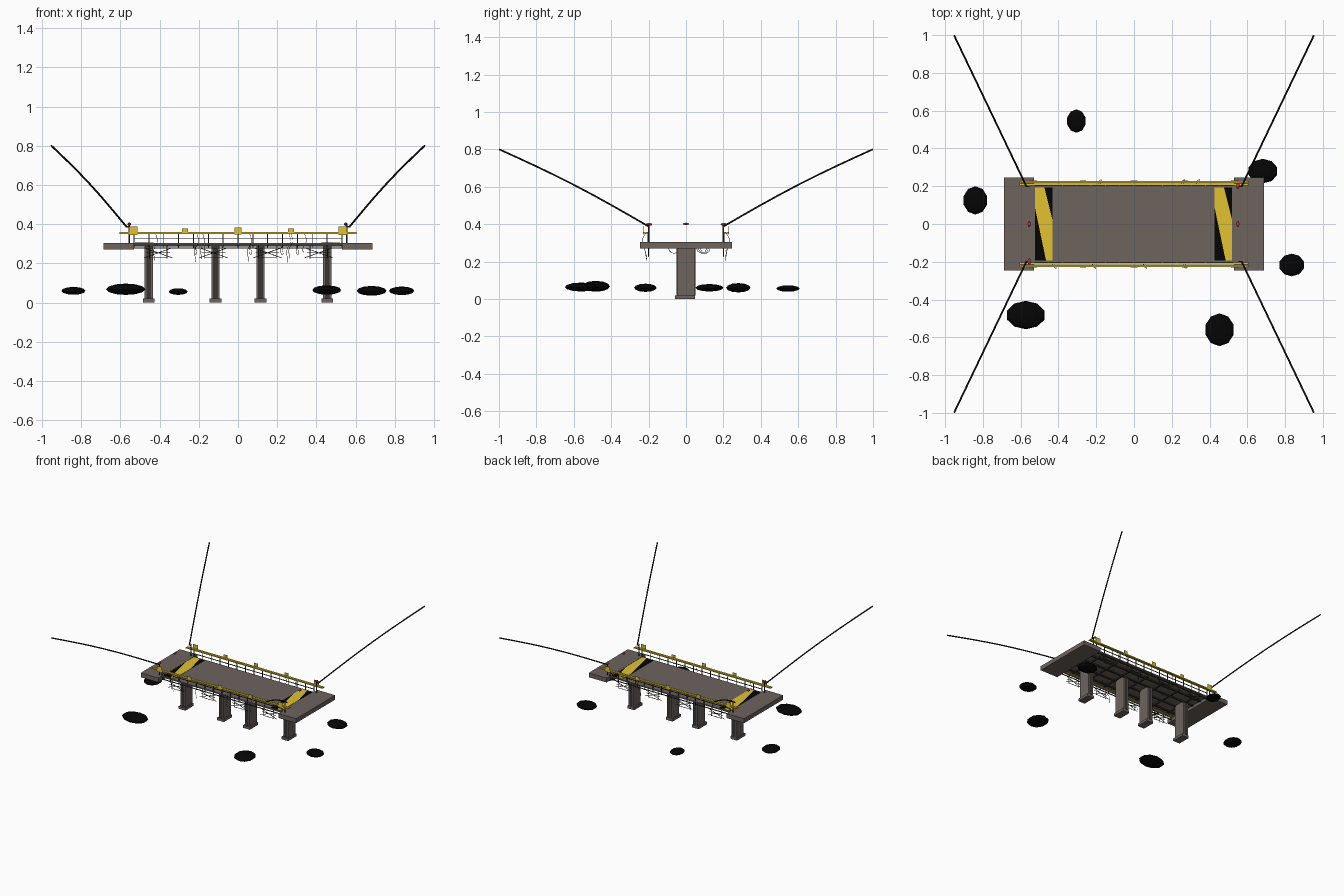
import bpy, bmesh, math, random
from mathutils import Matrix, Vector

if "Cube" in bpy.data.objects:
    bpy.data.objects.remove(bpy.data.objects["Cube"])

random.seed(4)


def mat(name, r, g, b):
    m = bpy.data.materials.new(name)
    m.diffuse_color = (r, g, b, 1)
    m.use_nodes = True
    m.node_tree.nodes["Principled BSDF"].inputs["Base Color"].default_value = m.diffuse_color
    return m


CONCRETE = mat("concrete", 0.155, 0.126, 0.110)
STEEL = mat("dark_steel", 0.04, 0.036, 0.033)
YELLOW = mat("safety_yellow", 0.76, 0.54, 0.03)
BLACK = mat("black", 0.0015, 0.0015, 0.0015)
CABLE = mat("cable_black", 0.008, 0.008, 0.008)
RED = mat("red", 0.75, 0.015, 0.03)


def finish(name, bm, material):
    me = bpy.data.meshes.new(name)
    bm.to_mesh(me)
    bm.free()
    me.materials.append(material)
    ob = bpy.data.objects.new(name, me)
    bpy.context.collection.objects.link(ob)
    return ob


def boxes(name, items, material):
    """Each item is (x0, x1, y0, y1, z0, z1)."""
    bm = bmesh.new()
    for x0, x1, y0, y1, z0, z1 in items:
        m = Matrix.Translation(((x0 + x1) / 2, (y0 + y1) / 2, (z0 + z1) / 2))
        bmesh.ops.create_cube(bm, size=1, matrix=m @ Matrix.Diagonal((x1 - x0, y1 - y0, z1 - z0, 1)))
    return finish(name, bm, material)


def rods(name, paths, radius, material, smooth=False):
    """Round rods along point lists, turned into a mesh."""
    cu = bpy.data.curves.new(name, 'CURVE')
    cu.dimensions = '3D'
    cu.bevel_depth = radius
    cu.bevel_resolution = 1
    cu.use_fill_caps = True
    cu.resolution_u = 4
    for pts in paths:
        if smooth:
            sp = cu.splines.new('BEZIER')
            sp.bezier_points.add(len(pts) - 1)
            for bp, p in zip(sp.bezier_points, pts):
                bp.co = p
                bp.handle_left_type = bp.handle_right_type = 'AUTO'
        else:
            sp = cu.splines.new('POLY')
            sp.points.add(len(pts) - 1)
            for q, p in zip(sp.points, pts):
                q.co = (*p, 1)
    cu.materials.append(material)
    ob = bpy.data.objects.new(name, cu)
    bpy.context.collection.objects.link(ob)
    bpy.ops.object.select_all(action='DESELECT')
    bpy.context.view_layer.objects.active = ob
    ob.select_set(True)
    bpy.ops.object.convert(target='MESH')


def plates(name, polys, z, material):
    """Flat thin plates from xy outlines."""
    bm = bmesh.new()
    for poly in polys:
        f = bm.faces.new([bm.verts.new((x, y, z)) for x, y in poly])
        r = bmesh.ops.extrude_face_region(bm, geom=[f])
        bmesh.ops.translate(bm, verts=[v for v in r["geom"] if isinstance(v, bmesh.types.BMVert)], vec=(0, 0, 0.002))
    bmesh.ops.recalc_face_normals(bm, faces=bm.faces)
    finish(name, bm, material)


def blobs(name, items, material, seg=10, rings=6):
    """Flattened spheres (x, y, z, rx, ry, rz)."""
    bm = bmesh.new()
    for x, y, z, rx, ry, rz in items:
        bmesh.ops.create_uvsphere(bm, u_segments=seg, v_segments=rings, radius=1,
                                  matrix=Matrix.Translation((x, y, z)) @ Matrix.Diagonal((rx, ry, rz, 1)))
    finish(name, bm, material)


SIDES = (-1, 1)
PIERS = (-0.455, -0.115, 0.115, 0.455)

# Deck and end slabs
boxes("deck", [(-0.53, 0.53, -0.205, 0.205, 0.295, 0.304)], CONCRETE)
boxes("end_slabs", [(-0.687, -0.53, -0.247, 0.247, 0.27, 0.305),
                    (0.53, 0.687, -0.247, 0.247, 0.27, 0.305)], CONCRETE)

# Beams under the deck, yellow edge strips and thin edge ties
boxes("deck_beams", [(-0.53, 0.53, y - 0.006, y + 0.006, 0.286, 0.295) for y in (-0.13, -0.045, 0.045, 0.13)], STEEL)
boxes("cross_beams", [(x - 0.005, x + 0.005, -0.16, 0.16, 0.286, 0.295)
                      for x in [-0.455 + i * 0.1517 for i in range(7)]], STEEL)
boxes("underside_strips", [(-0.53, 0.53, s * 0.178 - 0.006, s * 0.178 + 0.006, 0.293, 0.295) for s in SIDES], YELLOW)
boxes("edge_ties", [(-0.53, 0.53, s * 0.2 - 0.003, s * 0.2 + 0.003, 0.277, 0.282) for s in SIDES], STEEL)

# Piers with channelled ends and feet
boxes("piers", [(x - 0.021, x + 0.021, -0.048, 0.048, 0, 0.296) for x in PIERS], CONCRETE)
boxes("pier_channels", [(x - 0.012, x + 0.012, s * 0.048 - 0.002, s * 0.048 + 0.002, 0.02, 0.28)
                        for x in PIERS for s in SIDES], STEEL)
boxes("pier_feet", [(x - 0.03, x + 0.03, -0.058, 0.047, 0, 0.02) for x in PIERS], CONCRETE)

# Hazard panels: a yellow diagonal band between two black wedges
wedges, bands = [], []
for cx in (-0.478, 0.473):
    l, r = cx - 0.047, cx + 0.047
    bands.append([(l, 0.192), (cx + 0.004, 0.192), (r, 0.02), (r, -0.192), (cx + 0.012, -0.192), (l, 0.09)])
    wedges += [[(cx + 0.004, 0.192), (r, 0.192), (r, 0.02)], [(l, 0.09), (cx + 0.012, -0.192), (l, -0.192)]]
plates("hazard_wedges", wedges, 0.304, BLACK)
plates("hazard_bands", bands, 0.304, YELLOW)

# Railings: posts, mid rail and a twin top rail
posts = [-0.53 + i * 1.06 / 14 for i in range(15)]
boxes("rail_posts", [(x - 0.0022, x + 0.0022, s * 0.203 - 0.0025, s * 0.203 + 0.0025, 0.277, 0.352)
                     for x in posts for s in SIDES], STEEL)
boxes("mid_rails", [(-0.53, 0.53, s * 0.203 - 0.0022, s * 0.203 + 0.0022, 0.326, 0.3305) for s in SIDES], STEEL)
boxes("top_rails", [(-0.605, 0.605, s * y - 0.005, s * y + 0.005, 0.351, 0.359)
                    for s in SIDES for y in (0.2085, 0.2215)], YELLOW)

# Thin sign plates on the railings
signs = [(-0.535, 0.022, 0.367), (-0.27, 0.015, 0.364), (0, 0.018, 0.365), (0.27, 0.015, 0.364), (0.535, 0.022, 0.367)]
boxes("sign_plates", [(x - h, x + h, s * 0.228 - 0.002, s * 0.228 + 0.002, z - h, z + h)
                      for x, h, z in signs for s in SIDES], YELLOW)

# Cross-braced trusses hanging below the deck edges
braces = []
for cx in (-0.407, -0.125, 0.15, 0.412):
    for s in SIDES:
        y, a, lo, hi = s * 0.2, 0.073, 0.228, 0.28
        braces += [[(cx - a, y, lo), (cx + a, y, hi)], [(cx - a, y, hi), (cx + a, y, lo)],
                   [(cx - 0.045, y, lo), (cx + 0.045, y, lo)], [(cx - 0.06, y, 0.255), (cx + 0.06, y, 0.255)]]
        braces += [[(cx + d, y, lo - 0.004), (cx + d, y, 0.296)] for d in (-0.045, 0.045)]
rods("trusses", braces, 0.002, STEEL)

# Stay cables and their anchor posts
cables, anchors = [], []
for sx in SIDES:
    for sy in SIDES:
        a, b = Vector((sx * 0.57, sy * 0.2, 0.388)), Vector((sx * 0.952, sy * 0.998, 0.8))
        cables.append([a.lerp(b, t) + Vector((0, 0, 0.016 * math.sin(math.pi * t)))
                       for t in [i / 8 for i in range(9)]])
        anchors.append([(sx * 0.555, sy * 0.2, 0.3), (sx * 0.555, sy * 0.2, 0.398)])
        anchors.append([(sx * 0.555, sy * 0.2, 0.388), (sx * 0.575, sy * 0.2, 0.388)])
rods("stay_cables", cables, 0.0048, CABLE)
rods("anchor_posts", anchors, 0.0042, STEEL)

# Loose wires along the edges and below the deck
wires = []
for x, s in ((-0.42, -1), (-0.21, -1), (-0.18, 1), (0.06, -1), (0.26, 1), (0.27, -1), (0.34, 1)):
    low = random.uniform(0.2, 0.26)
    wires.append([(x, s * 0.215, 0.352), (x + 0.008, s * 0.235, 0.31),
                  (x - 0.01, s * 0.222, 0.27), (x - 0.005, s * 0.21, low)])
for x, y in ((-0.22, 0.05), (0.06, 0.06), (0.22, -0.1), (0.3, 0.07)):
    wires.append([(x, y, 0.29), (x + 0.01, y + 0.02, 0.25), (x, y + 0.05, 0.25), (x, y + 0.06, 0.29)])
rods("loose_wires", wires, 0.0012, CABLE, smooth=True)

# Red beacons
blobs("beacons", [(-0.555, 0, 0.402, 0.008, 0.017, 0.006), (0.55, 0, 0.402, 0.008, 0.017, 0.006),
                  (-0.555, -0.198, 0.399, 0.009, 0.018, 0.007), (0.55, 0.203, 0.399, 0.009, 0.018, 0.007)], RED, 8, 6)

# Dark floating rocks
blobs("rocks", [(-0.305, 0.545, 0.056, 0.051, 0.062, 0.017), (-0.84, 0.125, 0.06, 0.065, 0.075, 0.02),
                (0.682, 0.28, 0.06, 0.08, 0.065, 0.025), (0.835, -0.217, 0.06, 0.068, 0.06, 0.022),
                (-0.573, -0.482, 0.068, 0.105, 0.075, 0.029), (0.453, -0.56, 0.064, 0.078, 0.087, 0.024)], BLACK)
